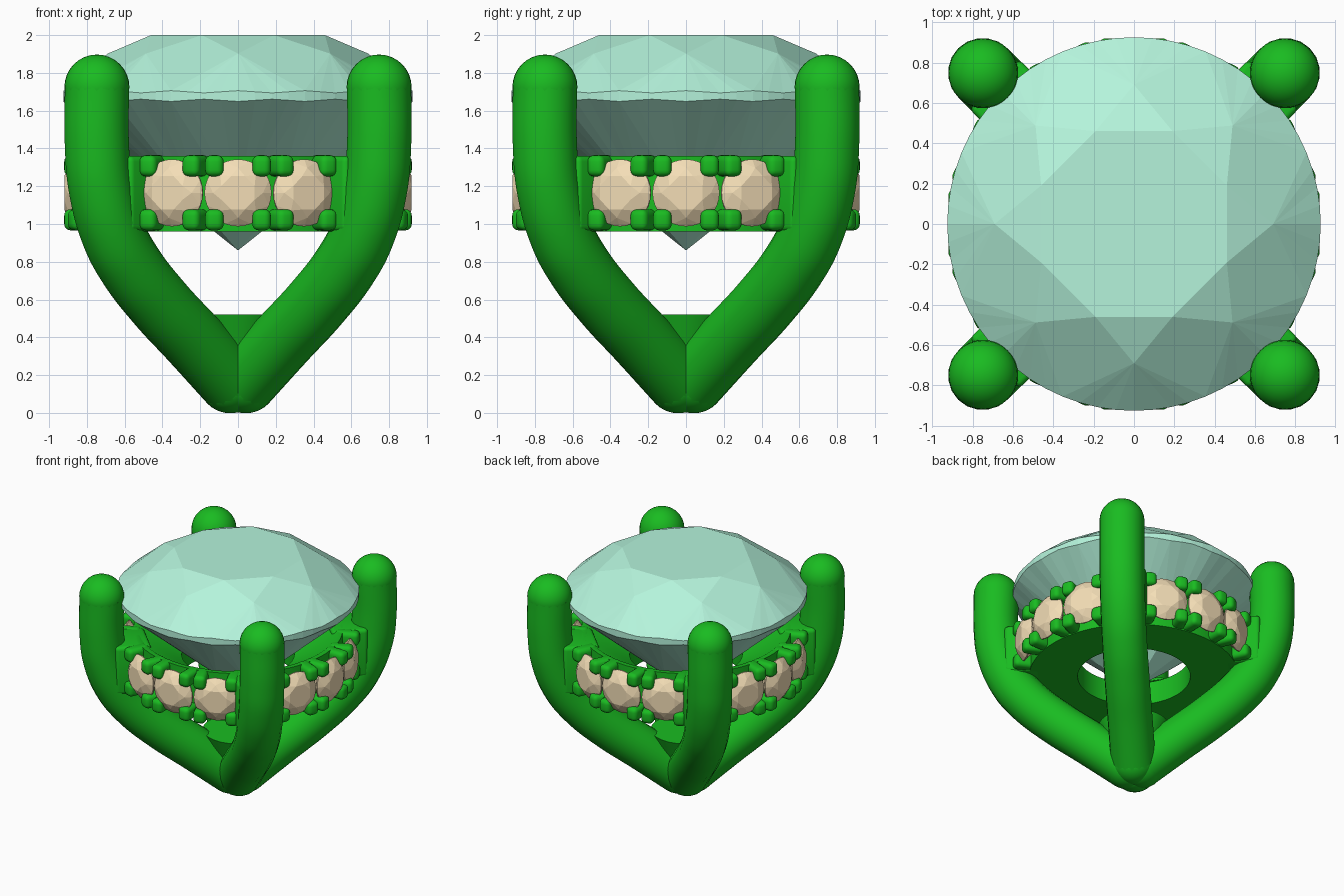
import bpy, bmesh
from math import sin, cos, pi, radians
from mathutils import Matrix, Vector

if "Cube" in bpy.data.objects:
    bpy.data.objects.remove(bpy.data.objects["Cube"])


def material(name, rgb):
    m = bpy.data.materials.new(name)
    m.diffuse_color = (*rgb, 1)
    m.use_nodes = True
    m.node_tree.nodes["Principled BSDF"].inputs["Base Color"].default_value = m.diffuse_color
    return m


METAL = material("green_metal", (0.01, 0.5, 0.015))
MINT = material("mint_gem", (0.46, 0.9, 0.71))
CREAM = material("cream_gem", (0.9, 0.73, 0.47))


def add(name, bm, mat, smooth=True):
    bmesh.ops.recalc_face_normals(bm, faces=bm.faces)
    me = bpy.data.meshes.new(name)
    bm.to_mesh(me)
    bm.free()
    ob = bpy.data.objects.new(name, me)
    bpy.context.collection.objects.link(ob)
    me.materials.append(mat)
    if smooth:
        select(ob)
        bpy.ops.object.shade_smooth_by_angle(angle=radians(35))
    return ob


def select(ob):
    bpy.ops.object.select_all(action='DESELECT')
    ob.select_set(True)
    bpy.context.view_layer.objects.active = ob


# Round brilliant cut: girdle top at z = 0, table up
def brilliant(segs):
    bm = bmesh.new()
    R, step = 0.925, segs // 16

    def v(r, a, z):
        return bm.verts.new((r * cos(a), r * sin(a), z))
    q = pi / 4
    table = [v(0.498, (k + 0.5) * q, 0.30) for k in range(8)]
    star = [v(0.69, k * q, 0.202) for k in range(8)]
    low = [v(0.28, k * q, -0.84 + 0.865 * 0.28 * cos(q / 2)) for k in range(8)]
    culet = bm.verts.new((0, 0, -0.84))
    up, dn = [], []
    for i in range(segs):
        a = 2 * pi * i / segs
        wave = 0.006 * cos(16 * a)
        up.append(v(R, a, wave))
        dn.append(v(R, a, -0.045 - wave))
    bm.faces.new(table)
    for i in range(segs):
        j = (i + 1) % segs
        bm.faces.new((up[i], up[j], dn[j], dn[i]))
    for k in range(8):
        n = (k + 1) % 8
        g = (2 * k + 1) * step
        bm.faces.new((table[k - 1], table[k], star[k]))
        bm.faces.new((table[k], star[k], up[g], star[n]))
        bm.faces.new((culet, low[k], dn[g], low[n]))
        for i in range(step):
            a, b, c = 2 * k * step + i, g + i, (g + i + 1) % segs
            bm.faces.new((star[k], up[a], up[a + 1]))
            bm.faces.new((star[n], up[b], up[c]))
            bm.faces.new((low[k], dn[a], dn[a + 1]))
            bm.faces.new((low[n], dn[b], dn[c]))
    return bm


# Centre stone
centre = add("centre_stone", brilliant(64), MINT, False)
centre.location.z = 1.70

# Seat ring with a sloping top, lathed
bm = bmesh.new()
profile = [(0.43, 0.96), (0.80, 0.96), (0.80, 1.36), (0.76, 1.36), (0.43, 1.15)]
vs = [bm.verts.new((r, 0, z)) for r, z in profile]
edges = [bm.edges.new((vs[i], vs[(i + 1) % 5])) for i in range(5)]
bmesh.ops.spin(bm, geom=vs + edges, axis=(0, 0, 1), cent=(0, 0, 0), angle=2 * pi, steps=96)
bmesh.ops.remove_doubles(bm, verts=bm.verts, dist=1e-4)
add("seat_ring", bm, METAL)


def box(name, size, mat, matrix, bevel):
    bm = bmesh.new()
    bmesh.ops.create_cube(bm, size=1)
    bmesh.ops.scale(bm, vec=size, verts=bm.verts)
    bmesh.ops.bevel(bm, geom=bm.edges[:], offset=bevel, segments=4, profile=0.5, affect='EDGES')
    bm.transform(matrix)
    return add(name, bm, mat)


# Accent stones, three per side, each held by four claws
for side in range(4):
    for i in (-1, 0, 1):
        ang = side * pi / 2 + i * radians(24)
        turn = Matrix.Rotation(ang, 4, 'Z')
        gem = add(f"accent_stone_{side}_{i + 1}", brilliant(32), CREAM, False)
        gem.data.transform(turn @ Matrix.Translation((0.862, 0, 1.165))
                           @ Matrix.Rotation(pi / 2, 4, 'Y') @ Matrix.Scale(0.192, 4))
        for t in (-0.125, 0.125):
            for z in (1.022, 1.308):
                box("claw", (0.19, 0.098, 0.112), METAL,
                    turn @ Matrix.Translation((0.825, t, z)), 0.034)

# Prongs: round tubes sweeping from the foot to a ball tip
path = [(0.04, 0.17), (0.235, 0.385), (0.42, 0.585), (0.57, 0.78), (0.66, 0.95),
        (0.728, 1.2), (0.747, 1.42), (0.747, 1.725)]
RAD = 0.172
for k in range(4):
    sx, sy = ((1, 1), (-1, 1), (-1, -1), (1, -1))[k]
    cu = bpy.data.curves.new(f"prong_{k}", 'CURVE')
    cu.dimensions = '3D'
    cu.bevel_depth = RAD
    cu.bevel_resolution = 8
    cu.resolution_u = 8
    cu.use_fill_caps = True
    sp = cu.splines.new('BEZIER')
    sp.bezier_points.add(len(path) - 1)
    for p, (d, z) in zip(sp.bezier_points, path):
        p.co = (sx * d, sy * d, z)
        p.handle_left_type = p.handle_right_type = 'AUTO'
    ob = bpy.data.objects.new(f"prong_{k}", cu)
    bpy.context.collection.objects.link(ob)
    cu.materials.append(METAL)
    select(ob)
    bpy.ops.object.convert(target='MESH')
    bpy.ops.object.shade_smooth_by_angle(angle=radians(40))
    for name, (d, z) in (("foot", path[0]), ("tip", path[-1])):
        bm = bmesh.new()
        bmesh.ops.create_uvsphere(bm, u_segments=32, v_segments=16, radius=RAD)
        bmesh.ops.translate(bm, verts=bm.verts, vec=Vector((sx * d, sy * d, z)))
        add(f"prong_{name}_{k}", bm, METAL)
    # web joining the seat to this prong
    box(f"seat_web_{k}", (0.28, 0.35, 0.40), METAL,
        Matrix.Rotation(pi / 4 + k * pi / 2, 4, 'Z') @ Matrix.Translation((0.84, 0, 1.16)), 0.03)

# Base filler where the prongs meet
bm = bmesh.new()
bmesh.ops.create_cone(bm, cap_ends=True, segments=48, radius1=0.10, radius2=0.27, depth=0.42,
                      matrix=Matrix.Translation((0, 0, 0.31)))
add("base_filler", bm, METAL)
